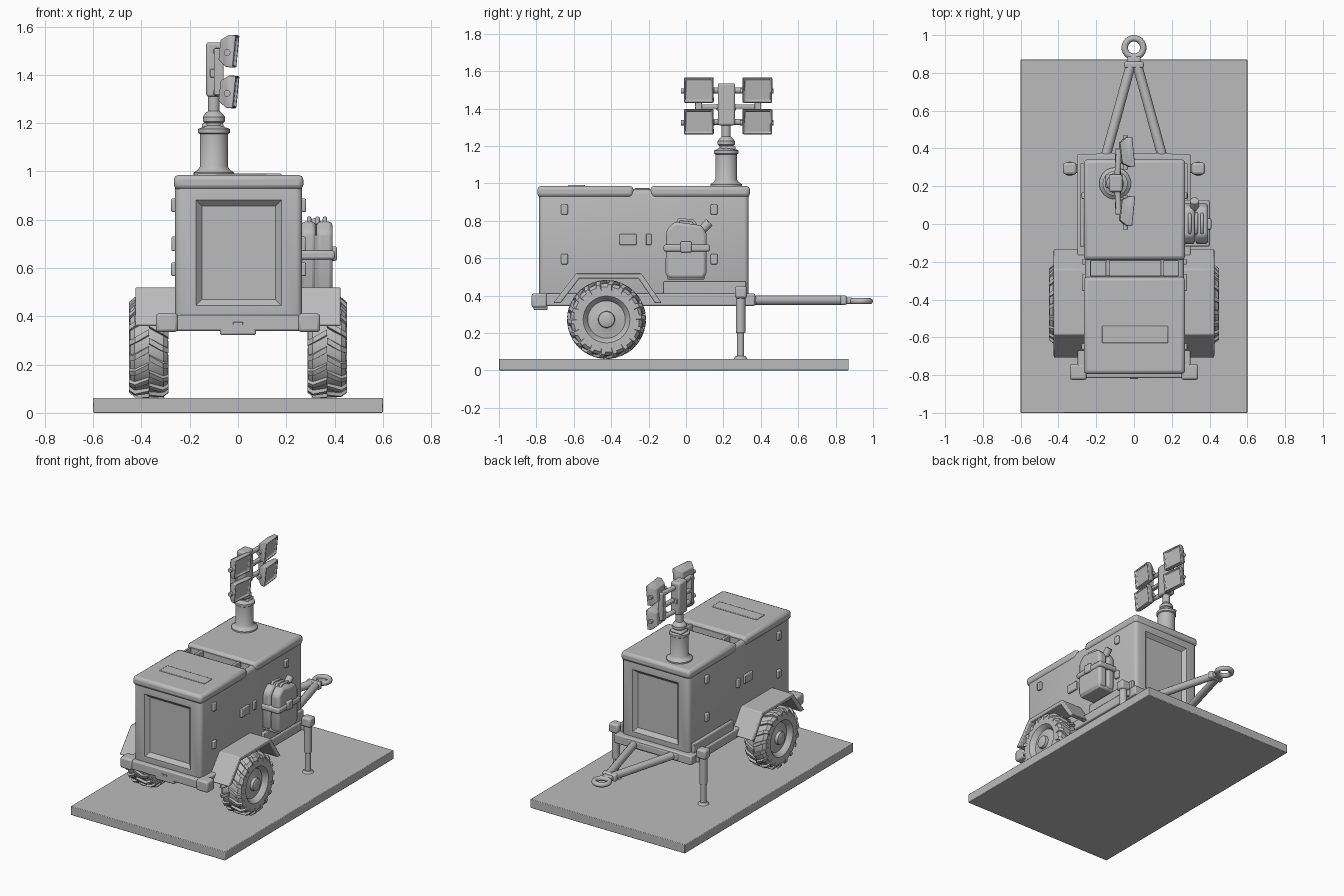
import bpy, bmesh, math
from mathutils import Vector, Matrix

if "Cube" in bpy.data.objects:
    bpy.data.objects.remove(bpy.data.objects["Cube"])

grey = bpy.data.materials.new("plain_grey")
grey.diffuse_color = (0.5, 0.5, 0.5, 1)
grey.use_nodes = True
grey.node_tree.nodes["Principled BSDF"].inputs["Base Color"].default_value = grey.diffuse_color


def finish(name, bm, bevel=0.0, angle=35):
    bmesh.ops.recalc_face_normals(bm, faces=bm.faces[:])
    me = bpy.data.meshes.new(name)
    bm.to_mesh(me)
    bm.free()
    me.materials.append(grey)
    ob = bpy.data.objects.new(name, me)
    bpy.context.collection.objects.link(ob)
    if bevel:
        m = ob.modifiers.new("bevel", 'BEVEL')
        m.width, m.segments, m.limit_method = bevel, 2, 'ANGLE'
    bpy.context.view_layer.objects.active = ob
    bpy.ops.object.select_all(action='DESELECT')
    ob.select_set(True)
    bpy.ops.object.shade_smooth_by_angle(angle=math.radians(angle))
    return ob


def box_bm(lo, hi):
    bm = bmesh.new()
    lo, hi = Vector(lo), Vector(hi)
    bmesh.ops.create_cube(bm, size=1, matrix=Matrix.Translation((lo + hi) / 2) @ Matrix.Diagonal((*(hi - lo), 1)))
    return bm


def box(name, lo, hi, bevel=0.008):
    return finish(name, box_bm(lo, hi), bevel)


def rod(name, a, b, r, r2=None, n=20, bevel=0.0):
    a, b = Vector(a), Vector(b)
    bm = bmesh.new()
    rot = (b - a).to_track_quat('Z', 'Y').to_matrix().to_4x4()
    bmesh.ops.create_cone(bm, cap_ends=True, segments=n, radius1=r, radius2=r2 or r,
                          depth=(b - a).length, matrix=Matrix.Translation((a + b) / 2) @ rot)
    return finish(name, bm, bevel)


def extrude_x(name, yz, x0, x1, bevel=0.006):
    bm = bmesh.new()
    f = bm.faces.new([bm.verts.new((x0, y, z)) for y, z in yz])
    ex = bmesh.ops.extrude_face_region(bm, geom=[f])
    for v in ex["geom"]:
        if isinstance(v, bmesh.types.BMVert):
            v.co.x = x1
    return finish(name, bm, bevel)


def lathe(name, prof, centre, axis, n=40):
    """Spin (radius, offset) points around the X or Z axis."""
    bm = bmesh.new()
    pts = [(h, r, 0) if axis == 'X' else (r, 0, h) for r, h in prof]
    vs = [bm.verts.new(p) for p in pts]
    es = [bm.edges.new(p) for p in zip(vs, vs[1:])]
    bmesh.ops.spin(bm, geom=vs + es, cent=(0, 0, 0), axis=(1, 0, 0) if axis == 'X' else (0, 0, 1),
                   angle=math.tau, steps=n)
    bmesh.ops.remove_doubles(bm, verts=bm.verts[:], dist=1e-4)
    bmesh.ops.translate(bm, verts=bm.verts[:], vec=centre)
    return finish(name, bm)


def tube(name, pts, r, cyclic=False):
    cu = bpy.data.curves.new(name, 'CURVE')
    cu.dimensions, cu.bevel_depth, cu.bevel_resolution, cu.use_fill_caps = '3D', r, 3, True
    sp = cu.splines.new('POLY')
    sp.points.add(len(pts) - 1)
    for p, co in zip(sp.points, pts):
        p.co = (*co, 1)
    sp.use_cyclic_u = cyclic
    cu.materials.append(grey)
    ob = bpy.data.objects.new(name, cu)
    bpy.context.collection.objects.link(ob)


# Ground slab
box("base_slab", (-0.6, -1, 0), (0.6, 0.87, 0.062), 0.004)

# Cabinet with sunken end panels and a slot in the roof
bm = box_bm((-0.26, -0.785, 0.36), (0.265, 0.335, 0.966))
bmesh.ops.bevel(bm, geom=bm.edges[:], offset=0.025, segments=3, profile=0.5, affect='EDGES')
for sign in (-1, 1):
    f = max(bm.faces, key=lambda f: f.calc_area() * (f.normal.y * sign > 0.9))
    bmesh.ops.inset_region(bm, faces=[f], thickness=0.085)
    bmesh.ops.inset_region(bm, faces=[f], thickness=0.035, depth=-0.025)
for y in (-0.28, -0.19):
    bmesh.ops.bisect_plane(bm, geom=bm.verts[:] + bm.edges[:] + bm.faces[:],
                           plane_co=(0, y, 0), plane_no=(0, 1, 0))
bm.normal_update()
f = [f for f in bm.faces if f.normal.z > 0.99 and -0.27 < f.calc_center_median().y < -0.2][0]
bmesh.ops.inset_region(bm, faces=[f], thickness=0.008)
bmesh.ops.inset_region(bm, faces=[f], thickness=0.002, depth=-0.05)
finish("cabinet", bm)

# Roof lids, the front one with a sunken hatch
for name, y0, y1 in (("front_lid", -0.795, -0.28), ("rear_lid", -0.19, 0.342)):
    box(name, (-0.266, y0, 0.925), (0.271, y1, 0.986), 0.02)
box("roof_hatch", (-0.17, -0.63, 0.98), (0.18, -0.54, 0.991), 0.004)
box("slot_hinge", (-0.15, -0.275, 0.93), (-0.13, -0.195, 0.975), 0.004)
box("slot_latch", (0.14, -0.275, 0.93), (0.16, -0.195, 0.975), 0.004)

# Chassis, bumper and lower sill
box("chassis", (-0.3, -0.78, 0.345), (0.3, 0.37, 0.41))
box("bumper", (-0.27, -0.815, 0.34), (0.27, -0.76, 0.405))
box("bumper_step", (-0.075, -0.815, 0.322), (0.075, -0.74, 0.36))
box("number_plate", (-0.02, -0.82, 0.366), (0.02, -0.812, 0.376), 0.001)
for s, side in ((-1, "left"), (1, "right")):
    box(f"{side}_bumper_block", (s * 0.295 - 0.045, -0.825, 0.335), (s * 0.295 + 0.045, -0.742, 0.412), 0.012)
    box(f"{side}_sill", (s * 0.275 - 0.012, -0.12, 0.4), (s * 0.275 + 0.012, 0.32, 0.475), 0.006)

# Mudguards, wheels and support legs on both sides
outer = [(-0.71, 0.36), (-0.585, 0.52), (-0.24, 0.52), (-0.13, 0.36)]
inner = [(-0.165, 0.36), (-0.255, 0.492), (-0.57, 0.492), (-0.67, 0.36)]
WY, WZ = -0.425, 0.272
for s, side in ((-1, "left"), (1, "right")):
    extrude_x(f"{side}_mudguard", outer + inner, s * 0.25, s * 0.425)
    prof = [(0, -0.04), (0.095, -0.04), (0.11, -0.07), (0.175, -0.078), (0.192, -0.06), (0.198, 0),
            (0.192, 0.06), (0.175, 0.078), (0.125, 0.078), (0.108, 0.06), (0.10, 0.045), (0.06, 0.05),
            (0.045, 0.055), (0.042, 0.075), (0.025, 0.082), (0, 0.082)]
    lathe(f"{side}_wheel", [(r, s * h) for r, h in prof], (s * 0.369, WY, WZ), 'X')
    # Chevron tread lugs wrapping over the tyre shoulder
    bm = bmesh.new()
    count = 18
    for i in range(count):
        for half in (-1, 1):
            a = math.tau * (i + (0.5 if half > 0 else 0)) / count
            verts = []
            for h, r0, r1, turn in ((0.0, 0.185, 0.211, 0.13), (0.058, 0.18, 0.208, -0.03), (0.082, 0.155, 0.188, -0.08)):
                for r, da in ((r0, -0.075), (r1, -0.055), (r1, 0.055), (r0, 0.075)):
                    t = a + turn + da
                    verts.append(bm.verts.new((s * 0.369 + half * h, WY + r * math.sin(t), WZ + r * math.cos(t))))
            for k in (0, 4):
                for j in range(4):
                    n = (j + 1) % 4
                    bm.faces.new([verts[q] for q in (k + j, k + n, k + 4 + n, k + 4 + j)])
            bm.faces.new(verts[:4])
            bm.faces.new(verts[8:])
    finish(f"{side}_tyre_lugs", bm)
    x = s * 0.34
    box(f"{side}_leg_head", (x - 0.035, 0.262, 0.385), (x + 0.035, 0.325, 0.45), 0.012)
    box(f"{side}_leg_bracket", (s * 0.27 - 0.05, 0.27, 0.35), (s * 0.27 + 0.05, 0.318, 0.405))
    rod(f"{side}_leg_sleeve", (x, 0.292, 0.2), (x, 0.292, 0.4), 0.025, bevel=0.004)
    rod(f"{side}_leg_shaft", (x, 0.292, 0.06), (x, 0.292, 0.22), 0.019)
    rod(f"{side}_leg_foot", (x, 0.292, 0.06), (x, 0.292, 0.076), 0.038, 0.026)
    # Drawbar arm
    rod(f"{side}_drawbar", (s * 0.155, 0.34, 0.375), (s * 0.015, 0.85, 0.375), 0.026, n=12)
    # Cabinet hinges
    hx = 0.268 if s > 0 else -0.263
    for y in (-0.65, 0.15):
        for z in (0.86, 0.595):
            box(f"{side}_hinge", (hx - 0.014, y - 0.018, z - 0.028), (hx + 0.014, y + 0.018, z + 0.028), 0.006)
    for y, z, w in ((-0.31, 0.7, 0.045), (-0.2, 0.7, 0.015)):
        box(f"{side}_door_handle", (hx - 0.012, y - w, z - 0.03), (hx + 0.012, y + w, z + 0.03), 0.005)

# Tow coupling
box("coupler", (-0.052, 0.825, 0.35), (0.052, 0.86, 0.4), 0.01)
box("coupler_neck", (-0.035, 0.84, 0.355), (0.035, 0.89, 0.39), 0.01)
tube("tow_ring", [(0.049 * math.cos(t * math.tau / 32), 0.934 + 0.049 * math.sin(t * math.tau / 32), 0.37)
                  for t in range(32)], 0.017, True)
box("rear_crossbar", (-0.2, 0.34, 0.352), (0.2, 0.375, 0.4))

# Fuel can in its carrier on the right wall
can = [(-0.095, 0.49), (0.095, 0.49), (0.11, 0.52), (0.11, 0.73), (0.085, 0.775), (-0.06, 0.795), (-0.105, 0.75), (-0.11, 0.52)]
for name, x0, x1 in (("fuel_can_back", 0.262, 0.322), ("fuel_can_front", 0.326, 0.392)):
    extrude_x(name, can, x0, x1, 0.016)
box("can_strap", (0.255, -0.12, 0.635), (0.402, 0.128, 0.672), 0.01)
box("can_carrier", (0.255, -0.1, 0.485), (0.385, 0.1, 0.52), 0.01)
box("can_buckle", (0.385, -0.03, 0.63), (0.41, 0.03, 0.69), 0.008)
for x in (0.295, 0.33, 0.36):
    tube("can_handle", [(x, -0.05, 0.78), (x, -0.035, 0.806), (x, 0.035, 0.8), (x, 0.055, 0.77)], 0.009)
rod("can_cap", (0.32, 0.085, 0.75), (0.32, 0.125, 0.792), 0.024, n=14, bevel=0.004)

# Telescopic mast
MX, MY = -0.1, 0.215
lathe("mast", [(0, 0.97), (0.084, 0.97), (0.084, 0.995), (0.066, 1.008), (0.058, 1.02), (0.058, 1.155),
               (0.066, 1.16), (0.066, 1.176), (0.045, 1.184), (0.037, 1.19), (0.037, 1.2), (0.046, 1.208),
               (0.046, 1.226), (0.036, 1.24), (0.024, 1.25), (0.024, 1.34), (0, 1.34)], (MX, MY, 0), 'Z', 32)
box("mast_clamp", (-0.15, 0.19, 1.18), (-0.06, 0.265, 1.2), 0.008)
box("lamp_post_head", (-0.132, 0.17, 1.31), (-0.062, 0.262, 1.535), 0.01)
box("post_plate", (-0.116, 0.164, 1.39), (-0.074, 0.268, 1.425), 0.003)
box("lamp_crossbar", (-0.1, 0.06, 1.4), (-0.07, 0.375, 1.422), 0.005)

# Four floodlights
for row, z in (("lower", 1.328), ("upper", 1.497)):
    for s in (-1, 1):
        y = MY + 0.01 + s * 0.158
        name = f"{row}_{'front' if s < 0 else 'rear'}_lamp"
        bm = box_bm((-0.028, -0.079, -0.067), (0.0, 0.079, 0.067))
        bm.normal_update()
        f = max(bm.faces, key=lambda f: f.normal.x)
        back = min(bm.faces, key=lambda f: f.normal.x)
        bmesh.ops.inset_region(bm, faces=[f], thickness=0.012)
        bmesh.ops.inset_region(bm, faces=[f], thickness=0.004, depth=-0.012)
        bmesh.ops.inset_region(bm, faces=[back], thickness=0.035, depth=0.036)
        turn = Matrix.Translation((-0.008, y, z)) @ Matrix.Rotation(s * 0.1, 4, 'Z') @ Matrix.Rotation(0.1, 4, 'Y')
        bmesh.ops.transform(bm, matrix=turn, verts=bm.verts[:])
        finish(name, bm, 0.006)
        rod(name + "_pivot", (-0.045, y - 0.095, z - 0.004), (-0.045, y + 0.085, z - 0.004), 0.014, n=12)
        zc = 1.41
        box(name + "_bracket", (-0.1, y - 0.018, min(z, zc) - 0.012), (-0.06, y + 0.018, max(z, zc) + 0.012), 0.005)
        rod(name + "_arm", (-0.09, MY, z), (-0.08, y, z), 0.016, n=12)
